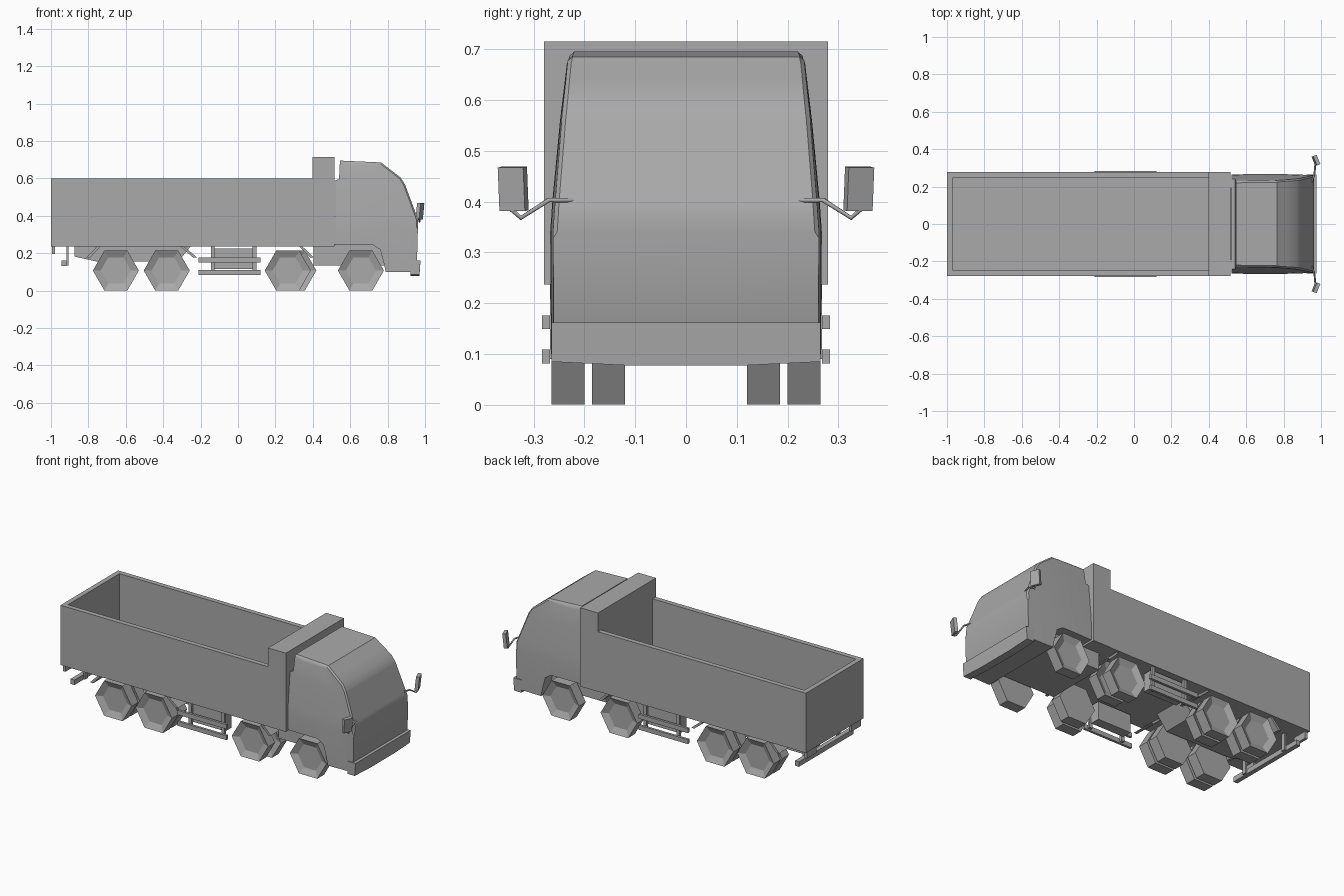
import bpy, bmesh, math
from mathutils import Vector, Matrix

cube = bpy.data.objects.get("Cube")
if cube:
    bpy.data.objects.remove(cube, do_unlink=True)

grey = bpy.data.materials.new("plain_grey")
grey.use_nodes = True
grey.diffuse_color = (0.4, 0.4, 0.4, 1)
grey.node_tree.nodes["Principled BSDF"].inputs["Base Color"].default_value = (0.4, 0.4, 0.4, 1)


def finish(name, bm):
    bmesh.ops.recalc_face_normals(bm, faces=bm.faces)
    mesh = bpy.data.meshes.new(name)
    bm.to_mesh(mesh)
    bm.free()
    mesh.materials.append(grey)
    obj = bpy.data.objects.new(name, mesh)
    bpy.context.collection.objects.link(obj)
    return obj


def prism(outline, y0, y1):
    """Solid from an (x, z) outline between two y values."""
    bm = bmesh.new()
    face = bm.faces.new([bm.verts.new((x, y0, z)) for x, z in outline])
    new = bmesh.ops.extrude_face_region(bm, geom=[face])["geom"]
    verts = [g for g in new if isinstance(g, bmesh.types.BMVert)]
    bmesh.ops.translate(bm, verts=verts, vec=(0, y1 - y0, 0))
    return bm


def plate(name, outline, y0, y1):
    return finish(name, prism(outline, y0, y1))


def box(name, x, y, z):
    return plate(name, [(x[0], z[0]), (x[1], z[0]), (x[1], z[1]), (x[0], z[1])], *y)


def smooth(obj, angle):
    bpy.ops.object.select_all(action='DESELECT')
    obj.select_set(True)
    bpy.context.view_layer.objects.active = obj
    bpy.ops.object.shade_smooth_by_angle(angle=math.radians(angle))


SIDES = (("left", 1), ("right", -1))

# Open cargo bed: floor, walls and raised headboard
W, T = 0.277, 0.03
box("bed_floor", (-1, 0.517), (-W, W), (0.237, 0.262))
box("tailgate", (-1, -1 + T), (-W, W), (0.262, 0.6))
box("headboard", (0.397, 0.517), (-W - 0.002, W + 0.002), (0.237, 0.715))
for side, s in SIDES:
    box(side + "_bed_wall", (-1 + T, 0.397), (s * (W - T), s * W), (0.262, 0.6))

# Cab: side outline cut into bands, then tapered towards the roof
cab_outline = [(0.52, 0.245), (0.72, 0.245), (0.76, 0.22), (0.775, 0.165), (0.79, 0.1),
               (0.93, 0.1), (0.957, 0.155), (0.963, 0.38), (0.893, 0.567), (0.87, 0.604),
               (0.765, 0.685), (0.545, 0.695), (0.54, 0.595), (0.52, 0.59)]
WIDTHS = [(0.0, 0.26), (0.34, 0.262), (0.40, 0.258), (0.56, 0.243), (0.67, 0.23), (0.70, 0.224)]


def half_width(x, z):
    for (z0, w0), (z1, w1) in zip(WIDTHS, WIDTHS[1:]):
        if z <= z1:
            break
    w = w0 + (w1 - w0) * (z - z0) / (z1 - z0)
    return w * (1 + 0.02 * (1 - ((x - 0.7) / 0.25) ** 2))


bm = prism(cab_outline, -1, 1)
cuts = [((0, 0, z), (0, 0, 1)) for z in (0.34, 0.4, 0.56, 0.67)]
cuts += [((x, 0, 0), (1, 0, 0)) for x in (0.6, 0.7, 0.82)]
for co, no in cuts:
    bmesh.ops.bisect_plane(bm, geom=bm.verts[:] + bm.edges[:] + bm.faces[:],
                           plane_co=co, plane_no=no)
for v in bm.verts:
    v.co.y *= half_width(v.co.x, v.co.z)
# Soften the edge between roof, windscreen and cab sides
rim = [e for e in bm.edges if len(e.link_faces) == 2
       and e.verts[0].co.y * e.verts[1].co.y > 0
       and min(v.co.z for v in e.verts) > 0.33 and min(v.co.x for v in e.verts) > 0.544
       and e.calc_face_angle(0) > 1]
bmesh.ops.bevel(bm, geom=rim, offset=0.008, segments=1, affect='EDGES')
smooth(finish("cab", bm), 32)

# Front bumper with a slightly lower middle
bm = bmesh.new()
bar = [(-0.265, 0.085), (-0.12, 0.078), (0.12, 0.078), (0.265, 0.085), (0.265, 0.162), (-0.265, 0.162)]
front = bm.faces.new([bm.verts.new((0.97, y, z)) for y, z in bar])
new = bmesh.ops.extrude_face_region(bm, geom=[front])["geom"]
bmesh.ops.translate(bm, verts=[g for g in new if isinstance(g, bmesh.types.BMVert)], vec=(-0.048, 0, 0))
for v in bm.verts:
    if v.co.x > 0.95 and v.co.z > 0.1:
        v.co.x += 0.006
finish("front_bumper", bm)

# Chassis sections
box("front_chassis", (0.405, 0.785), (-0.19, 0.19), (0.135, 0.25))
plate("rear_chassis", [(-0.875, 0.24), (-0.875, 0.182), (-0.755, 0.155),
                       (-0.32, 0.155), (-0.25, 0.24)], -0.11, 0.11)


# Six-sided wheels with a recessed hub on the outer face
def wheel(name, x, y0, y1, s):
    R = 0.123
    ring = [(x + R * math.cos(math.radians(60 * i)), 0.107 + R * math.sin(math.radians(60 * i)))
            for i in range(6)]
    bm = prism(ring, s * y0, s * y1)
    bm.normal_update()
    outer = [f for f in bm.faces if len(f.verts) == 6 and abs(f.calc_center_median().y - s * y1) < 0.001]
    bmesh.ops.inset_region(bm, faces=outer, thickness=0.042)
    for v in outer[0].verts:
        v.co.y -= s * 0.018
    finish(name, bm)


AXLES = [("front", 0.657), ("second", 0.266), ("third", -0.381), ("rear", -0.653)]
for side, s in SIDES:
    for axle, x in AXLES:
        wheel(f"{side}_{axle}_outer_wheel", x, 0.2, 0.265, s)
        if axle != "front":
            shift = 0.03 if axle == "second" else 0
            wheel(f"{side}_{axle}_inner_wheel", x + shift, 0.12, 0.185, s)

    # Slanted mudguards above the wheels
    for label, x0, x1 in (("rear", -0.75, -0.81), ("middle", -0.295, -0.22), ("front", 0.34, 0.405)):
        d = 0.018 if x1 > x0 else -0.018
        plate(f"{side}_{label}_mudguard", [(x0, 0.24), (x1, 0.178), (x1 - d, 0.175), (x0 - d, 0.24)],
              s * 0.12, s * 0.262)

    # Fuel tank behind side guard rails
    box(side + "_fuel_tank", (-0.135, 0.09), (s * 0.19, s * 0.25), (0.115, 0.225))
    for label, z in (("lower", 0.082), ("upper", 0.149)):
        box(f"{side}_{label}_guard_rail", (-0.21, 0.12), (s * 0.268, s * 0.283), (z, z + 0.027))
    for label, x in (("rear", -0.145), ("front", 0.078)):
        box(f"{side}_{label}_guard_post", (x, x + 0.02), (s * 0.253, s * 0.268), (0.09, 0.24))

    # Rear underrun hanger and tail lamp holder
    box(side + "_underrun_hanger", (-0.918, -0.905), (s * 0.15, s * 0.175), (0.135, 0.24))
    box(side + "_lamp_holder", (-0.995, -0.978), (s * 0.17, s * 0.26), (0.195, 0.24))

    # Mirror arm
    curve = bpy.data.curves.new(side + "_mirror_arm", 'CURVE')
    curve.dimensions = '3D'
    curve.bevel_depth = 0.005
    curve.bevel_resolution = 1
    curve.use_fill_caps = True
    path = [(0.945, 0.205, 0.403), (0.965, 0.27, 0.403), (0.97, 0.325, 0.368), (0.972, 0.345, 0.386)]
    spline = curve.splines.new('POLY')
    spline.points.add(len(path) - 1)
    for p, (x, y, z) in zip(spline.points, path):
        p.co = (x, s * y, z, 1)
    curve.materials.append(grey)
    bpy.context.collection.objects.link(bpy.data.objects.new(side + "_mirror_arm", curve))

    # Mirror head, outer edge angled back
    bm = bmesh.new()
    place = (Matrix.Translation(Vector((0.973, s * 0.34, 0.425)))
             @ Matrix.Rotation(s * math.radians(22), 4, 'Z')
             @ Matrix.Rotation(math.radians(6), 4, 'Y')
             @ Matrix.Diagonal((0.02, 0.054, 0.086, 1)))
    bmesh.ops.create_cube(bm, size=1, matrix=place)
    finish(side + "_mirror", bm)

# Rear underrun bar
box("underrun_bar", (-0.943, -0.916), (-0.262, 0.262), (0.132, 0.162))
